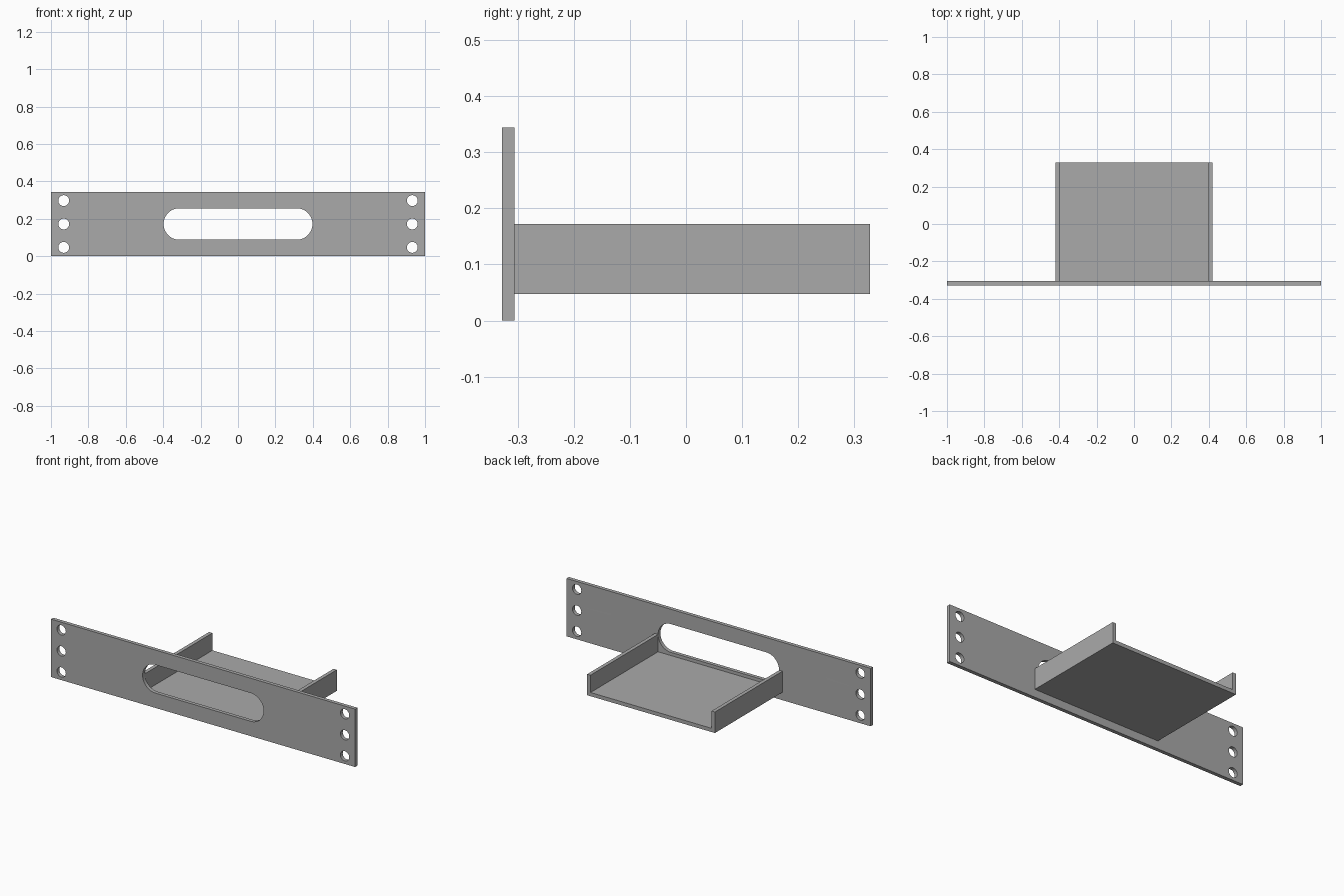
import bpy, bmesh
from math import sin, cos, pi, radians
from mathutils import Matrix

cube = bpy.data.objects.get("Cube")
if cube:
    bpy.data.objects.remove(cube, do_unlink=True)

GREY = (0.4, 0.4, 0.4, 1)
metal = bpy.data.materials.new("plain_grey")
metal.use_nodes = True
metal.diffuse_color = GREY
metal.node_tree.nodes["Principled BSDF"].inputs["Base Color"].default_value = GREY

WIDTH, HEIGHT, DEPTH, WALL = 2.0, 0.344, 0.656, 0.022
MID = HEIGHT / 2
FRONT, BACK = -DEPTH / 2, DEPTH / 2


def slot(cx, cz, half, r, n=24):
    """Rounded slot outline; a plain circle when half is zero."""
    pts = []
    for side in (1, -1):
        for i in range(n + (half > 0)):
            a = -pi / 2 + pi * i / n
            pts.append((cx + side * (half + r * cos(a)), cz + side * r * sin(a)))
    return pts


def extrusion(name, outlines, y0, y1):
    """Fill x-z outlines, inner ones as holes, and extrude them from y0 to y1."""
    curve = bpy.data.curves.new(name + "_profile", "CURVE")
    curve.dimensions = "2D"
    curve.fill_mode = "BOTH"
    curve.extrude = (y1 - y0) / 2
    for pts in outlines:
        spline = curve.splines.new("POLY")
        spline.points.add(len(pts) - 1)
        for p, (x, z) in zip(spline.points, pts):
            p.co = (x, z, 0, 1)
        spline.use_cyclic_u = True
    helper = bpy.data.objects.new(name + "_profile", curve)
    bpy.context.collection.objects.link(helper)
    bpy.context.view_layer.update()
    graph = bpy.context.evaluated_depsgraph_get()
    mesh = bpy.data.meshes.new_from_object(helper.evaluated_get(graph))
    bpy.data.objects.remove(helper, do_unlink=True)

    # Stand the profile upright and weld its caps to its sides
    bm = bmesh.new()
    bm.from_mesh(mesh)
    bm.transform(Matrix.Translation((0, (y0 + y1) / 2, 0)) @ Matrix.Rotation(pi / 2, 4, "X"))
    bmesh.ops.remove_doubles(bm, verts=bm.verts, dist=1e-5)
    bmesh.ops.recalc_face_normals(bm, faces=bm.faces)
    bm.to_mesh(mesh)
    bm.free()
    mesh.name = name
    mesh.materials.clear()
    mesh.materials.append(metal)
    obj = bpy.data.objects.new(name, mesh)
    bpy.context.collection.objects.link(obj)
    bpy.ops.object.select_all(action="DESELECT")
    obj.select_set(True)
    bpy.context.view_layer.objects.active = obj
    bpy.ops.object.shade_smooth_by_angle(angle=radians(30))
    return obj


# Face plate with a central slot and three mounting holes at each end
w = WIDTH / 2
outlines = [[(-w, 0), (w, 0), (w, HEIGHT), (-w, HEIGHT)],
            slot(0, MID, 0.314, 0.084)]
for side in (-1, 1):
    for dz in (-0.125, 0, 0.125):
        outlines.append(slot(side * 0.932, MID + dz, 0, 0.029))
extrusion("face_plate", outlines, FRONT, FRONT + WALL)

# Open U-shaped tray behind the plate
outer, inner, base = 0.42, 0.398, 0.047
half = [(outer, base), (outer, MID), (inner, MID), (inner, base + WALL)]
tray = half + [(-x, z) for x, z in reversed(half)]
extrusion("tray", [tray], FRONT + WALL, BACK)
